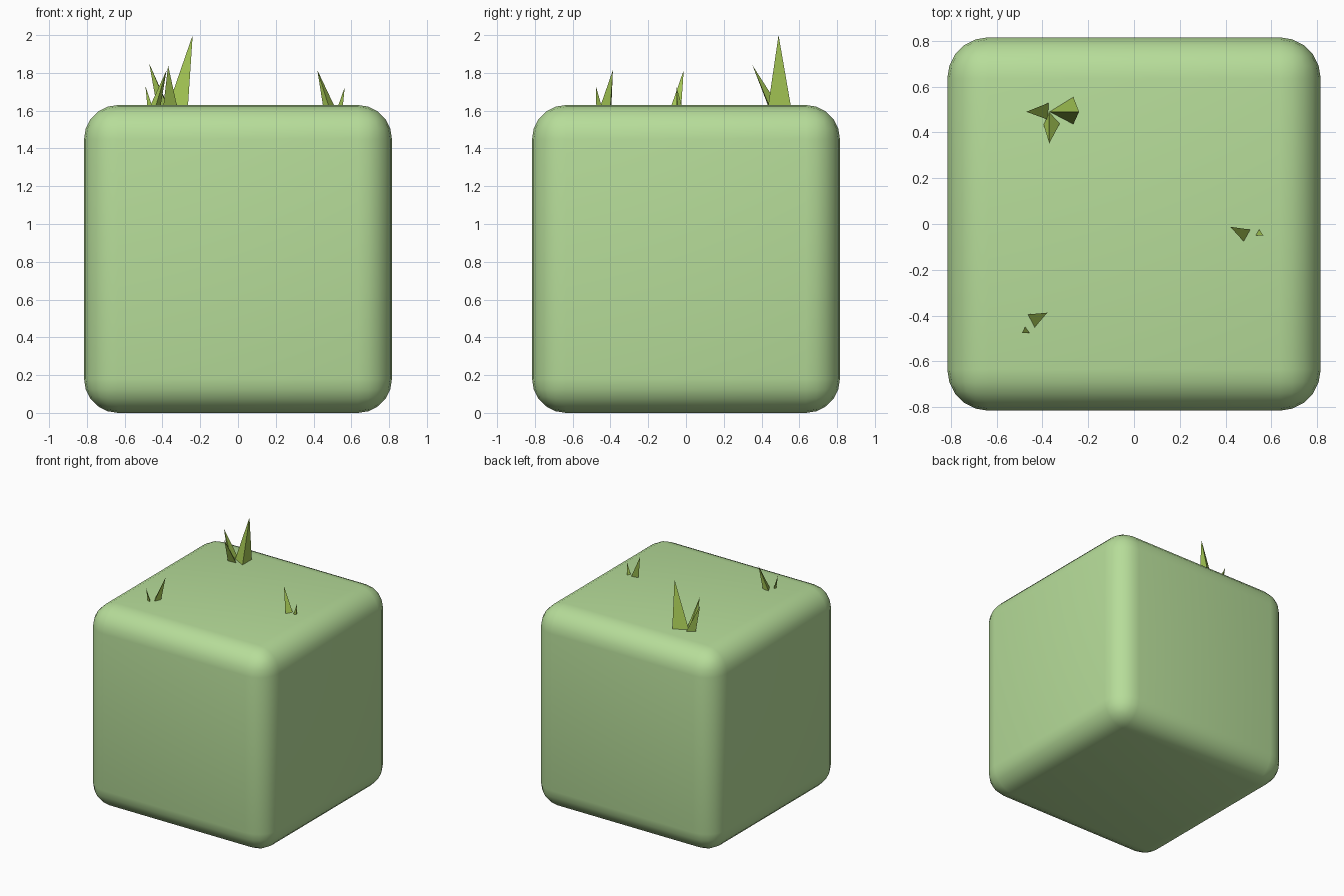
import bpy, bmesh
from mathutils import Vector

if "Cube" in bpy.data.objects:
    bpy.data.objects.remove(bpy.data.objects["Cube"])

SIZE = 1.63   # block edge length
TOP = SIZE


def material(name, rgb):
    m = bpy.data.materials.new(name)
    m.diffuse_color = (*rgb, 1)
    m.use_nodes = True
    m.node_tree.nodes["Principled BSDF"].inputs["Base Color"].default_value = m.diffuse_color
    return m


def add_object(name, bm, mat):
    mesh = bpy.data.meshes.new(name)
    bm.to_mesh(mesh)
    bm.free()
    mesh.materials.append(mat)
    obj = bpy.data.objects.new(name, mesh)
    bpy.context.collection.objects.link(obj)
    return obj


def add_blade(bm, base, tip):
    """Three-sided spike, its base sunk slightly into the block."""
    verts = [bm.verts.new((x, y, TOP - 0.005)) for x, y in base]
    top = bm.verts.new(tip)
    for i in range(3):
        bm.faces.new((verts[i], verts[(i + 1) % 3], top))
    bm.faces.new(verts[::-1])


block_green = material("block_green", (0.47, 0.72, 0.32))
grass_green = material("grass_green", (0.38, 0.58, 0.09))

# Rounded block
bm = bmesh.new()
bmesh.ops.create_cube(bm, size=SIZE)
bmesh.ops.translate(bm, verts=bm.verts, vec=Vector((0, 0, SIZE / 2)))
bmesh.ops.bevel(bm, geom=bm.edges[:], offset=0.18, segments=5,
                profile=0.5, affect='EDGES')
for f in bm.faces:
    f.smooth = True
add_object("rounded_block", bm, block_green)

# Grass tufts: each blade is (base triangle, tip)
tufts = {
    "grass_tuft_large": [
        (((-0.37, 0.49), (-0.265, 0.435), (-0.265, 0.555)), (-0.24, 0.49, 2.0)),
        (((-0.43, 0.49), (-0.375, 0.455), (-0.37, 0.53)), (-0.47, 0.49, 1.85)),
        (((-0.37, 0.49), (-0.395, 0.435), (-0.323, 0.44)), (-0.37, 0.352, 1.84)),
    ],
    "grass_tuft_right": [
        (((0.45, -0.035), (0.48, -0.078), (0.51, -0.025)), (0.42, -0.012, 1.815)),
        (((0.53, -0.05), (0.555, -0.045), (0.545, -0.022)), (0.565, -0.05, 1.725)),
    ],
    "grass_tuft_front": [
        (((-0.465, -0.395), (-0.435, -0.453), (-0.41, -0.40)), (-0.378, -0.387, 1.815)),
        (((-0.48, -0.47), (-0.455, -0.475), (-0.475, -0.447)), (-0.49, -0.477, 1.73)),
    ],
}
for name, blades in tufts.items():
    bm = bmesh.new()
    for base, tip in blades:
        add_blade(bm, base, tip)
    bmesh.ops.recalc_face_normals(bm, faces=bm.faces[:])
    add_object(name, bm, grass_green)
